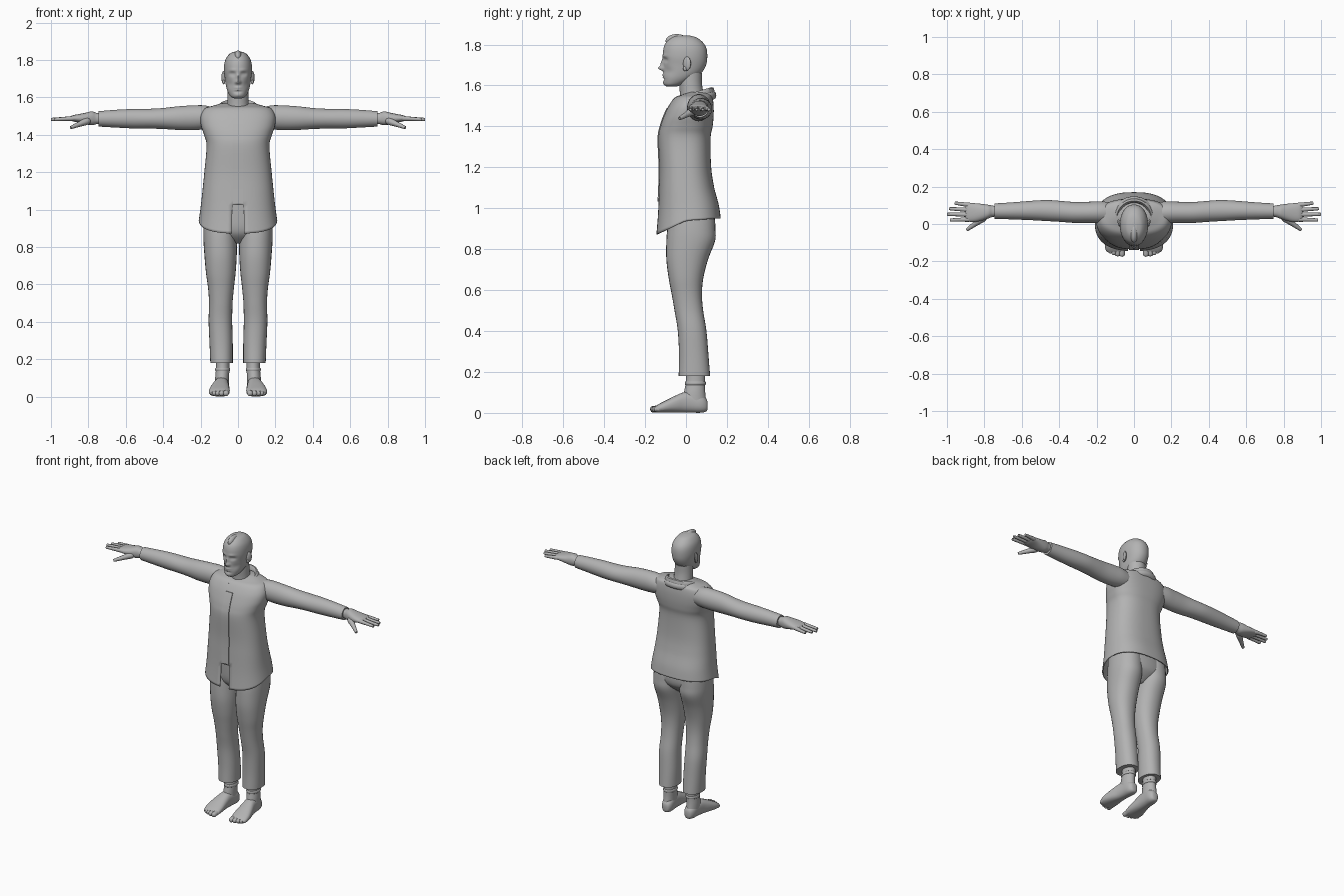
import bpy, bmesh, math
from mathutils import Vector

grey = bpy.data.materials.new("plain_grey")
grey.diffuse_color = (0.45, 0.45, 0.45, 1)


def finish(name, bm, mirror=False, angle=50, thick=0):
    """Turn a bmesh into a smooth, coloured object."""
    bmesh.ops.recalc_face_normals(bm, faces=bm.faces)
    me = bpy.data.meshes.new(name)
    bm.to_mesh(me)
    bm.free()
    me.materials.append(grey)
    ob = bpy.data.objects.new(name, me)
    bpy.context.collection.objects.link(ob)
    bpy.ops.object.select_all(action='DESELECT')
    ob.select_set(True)
    bpy.context.view_layer.objects.active = ob
    bpy.ops.object.shade_smooth_by_angle(angle=math.radians(angle))
    if thick:
        sol = ob.modifiers.new("thickness", 'SOLIDIFY')
        sol.thickness = thick
    if mirror:
        ob.modifiers.new("mirror", 'MIRROR')
    return ob


def smooth_keys(keys, steps):
    """Spline through the key sections."""
    out = []
    for i in range(len(keys) - 1):
        k = [keys[max(0, min(len(keys) - 1, i + j))] for j in (-1, 0, 1, 2)]
        for s in range(steps):
            t = s / steps
            out.append([0.5 * (2 * b + (c - a) * t + (2 * a - 5 * b + 4 * c - d) * t * t
                               + (3 * b - a - 3 * c + d) * t ** 3) for a, b, c, d in zip(*k)])
    return out + [list(keys[-1])]


def skin(rings, caps=(True, True)):
    bm = bmesh.new()
    rows = [[bm.verts.new(p) for p in r] for r in rings]
    n = len(rows[0])
    for a, b in zip(rows, rows[1:]):
        for i in range(n):
            bm.faces.new((a[i], a[(i + 1) % n], b[(i + 1) % n], b[i]))
    for row, cap in ((rows[0], caps[0]), (rows[-1], caps[1])):
        if cap:
            bm.faces.new(row)
    return bm


def loft(keys, axis='Z', n=28, steps=4, power=2.0, caps=(True, True)):
    """Sections are (position, centre a, centre b, radius a, radius b)."""
    rings = []
    for t, ca, cb, ra, rb in smooth_keys(keys, steps):
        ring = []
        for i in range(n):
            w = 2 * math.pi * i / n
            c, s = math.cos(w), math.sin(w)
            a = ca + ra * math.copysign(abs(c) ** (2 / power), c)
            b = cb + rb * math.copysign(abs(s) ** (2 / power), s)
            ring.append({'Z': (a, b, t), 'X': (t, a, b), 'Y': (a, t, b)}[axis])
        rings.append(ring)
    return skin(rings, caps)


def body_keys(rows):
    """(z, half width, front y, back y) to loft sections."""
    return [(z, 0, (f + b) / 2, w, (b - f) / 2) for z, w, f, b in rows]


def digit(name, p, q, r0, r1):
    """Round-ended finger, thumb or toe."""
    p, q = Vector(p), Vector(q)
    L = (q - p).length
    bm = loft([(0, 0, 0, r0 * .6, r0 * .6), (L * .12, 0, 0, r0, r0), (L * .5, 0, 0, (r0 + r1) / 2, (r0 + r1) / 2),
               (L - r1 * .7, 0, 0, r1, r1), (L - r1 * .2, 0, 0, r1 * .65, r1 * .65), (L, 0, 0, r1 * .1, r1 * .1)],
              n=12, steps=3)
    rot = (q - p).to_track_quat('Z', 'Y')
    for v in bm.verts:
        v.co = rot @ v.co + p
    finish(name, bm, True)


def ellipsoid(name, centre, size, mirror=False):
    bm = bmesh.new()
    bmesh.ops.create_uvsphere(bm, u_segments=20, v_segments=12, radius=1)
    for v in bm.verts:
        v.co = Vector(centre) + Vector(a * b for a, b in zip(v.co, size))
    return finish(name, bm, mirror)


# Head, with facial features pushed in and out of the front
head = loft(body_keys([
    (1.595, .022, -.095, -.045), (1.605, .040, -.106, -.015), (1.63, .055, -.110, .035), (1.66, .064, -.110, .075),
    (1.70, .070, -.110, .098), (1.74, .075, -.113, .104), (1.78, .073, -.110, .100), (1.81, .063, -.098, .083),
    (1.835, .042, -.070, .050), (1.845, .015, -.04, .01)]), n=72, steps=6, power=2.15)
features = [  # x, z, spread x, spread z, push
    (0, 1.684, .011, .011, .026), (0, 1.708, .008, .018, .013), (.012, 1.680, .006, .007, .007),
    (.030, 1.725, .015, .010, -.013), (.030, 1.724, .008, .005, .006), (.028, 1.745, .020, .007, .005),
    (0, 1.652, .018, .005, .007), (0, 1.641, .016, .004, .006), (0, 1.646, .020, .002, -.004),
    (0, 1.630, .020, .005, -.005), (0, 1.612, .018, .009, .004), (.045, 1.670, .016, .018, -.006)]
for v in head.verts:
    if v.co.y < -.02:
        x, z = abs(v.co.x), v.co.z
        v.co.y -= sum(p * math.exp(-((x - fx) / sx) ** 2 - ((z - fz) / sz) ** 2) for fx, fz, sx, sz, p in features)
finish("head", head, angle=70)
ellipsoid("hair_crest", (0, -.045, 1.818), (.022, .055, .033))
ear = ellipsoid("ear", (.077, .005, 1.707), (.010, .019, .034), True)
for v in ear.data.vertices:
    v.co.x += (v.co.y - .005) * .35
ellipsoid("ear_lobe", (.076, -.004, 1.682), (.007, .010, .012), True)
finish("neck", loft([(1.50, 0, .035, .066, .065), (1.56, 0, .028, .058, .058), (1.61, 0, .022, .056, .056),
                     (1.66, 0, .02, .055, .058)]))

# Jacket: open shell with a sloping hem and a front vent
jacket_rows = [(.92, .21, -.145, .17), (1.0, .2, -.137, .16), (1.1, .19, -.132, .138), (1.2, .18, -.13, .123),
               (1.34, .168, -.135, .12), (1.4, .182, -.125, .13), (1.45, .198, -.108, .135), (1.5, .2, -.085, .135),
               (1.54, .178, -.055, .13), (1.555, .135, -.02, .122), (1.568, .085, .02, .10)]
jacket = loft(body_keys(jacket_rows), n=64, steps=5, power=2.5, caps=(False, True))
vent = [f for f in jacket.faces if abs(f.calc_center_median().x) < .03 and f.calc_center_median().y < 0
        and f.calc_center_median().z < 1.04]
bmesh.ops.delete(jacket, geom=vent, context='FACES')
for v in jacket.verts:
    drop = max(0, (1.1 - v.co.z) / .18)
    s = v.co.y / .15
    v.co.z += drop * (.02 + (.07 if s < 0 else .01) * s)
finish("jacket", jacket, thick=.006)

# Placket down the front of the jacket
strip = []
for z, ca, cy, w, d in smooth_keys(body_keys(jacket_rows[1:9]), 5):
    if 1.03 < z < 1.5:
        f = cy - d
        strip.append([(-.028, f + .012, z), (-.026, f - .004, z), (.026, f - .004, z), (.028, f + .012, z)])
finish("placket", skin(strip), angle=30)

# Stand-up collar, tilted forward and open at the throat
profile = [(.108, -.055), (.108, -.022), (.102, -.004), (.092, .002), (.082, -.008), (.080, -.06)]
collar = []
for i in range(41):
    a = math.radians(-90 + 14 + 332 * i / 40)
    collar.append([(r * math.cos(a), .032 + r * math.sin(a), 1.562 + z + .3 * r * math.sin(a)) for r, z in profile])
finish("collar", skin(collar))
# Folded band around the foot of the collar
band = []
for i in range(41):
    a = math.radians(-90 + 24 + 312 * i / 40)
    band.append([((.106 + .012 * math.cos(b)) * math.cos(a), .032 + (.104 + .012 * math.cos(b)) * math.sin(a),
                  1.524 + .02 * math.sin(b) + .028 * math.sin(a)) for b in [k * math.pi / 4 for k in range(8)]])
finish("collar_fold", skin(band))

# Sleeves
finish("sleeve", loft([
    (.12, .06, 1.49, .055, .055), (.18, .063, 1.493, .058, .064), (.24, .062, 1.491, .057, .066),
    (.32, .062, 1.489, .056, .063), (.40, .068, 1.487, .056, .056), (.47, .072, 1.486, .056, .053),
    (.56, .072, 1.486, .051, .052), (.66, .070, 1.486, .045, .047), (.745, .069, 1.485, .041, .041)],
    axis='X'), True)

# Hands
finish("hand", loft([
    (.72, .068, 1.487, .028, .028), (.755, .068, 1.487, .030, .030), (.78, .066, 1.488, .037, .037),
    (.81, .063, 1.487, .044, .032), (.85, .061, 1.488, .050, .023), (.885, .062, 1.488, .049, .016),
    (.90, .062, 1.487, .040, .009)], axis='X', power=2.3), True)
for finger, y0, y1, tip in (("little_finger", .100, .112, .960), ("ring_finger", .075, .082, .988),
                            ("middle_finger", .050, .052, 1.0), ("index_finger", .025, .021, .985)):
    digit(finger, (.868, y0, 1.488), (tip, y1, 1.482), .0125, .0085)
digit("thumb", (.795, .040, 1.478), (.895, -.032, 1.438), .020, .009)

# Trousers: hips and two legs
finish("trouser_hips", loft([
    (.82, 0, .02, .03, .05), (.86, 0, .022, .12, .095), (.90, 0, .025, .175, .115), (.97, 0, .022, .178, .118),
    (1.08, 0, .01, .16, .11)], power=2.3))
finish("trouser_leg", loft([
    (.97, .094, .025, .086, .115), (.90, .095, .026, .090, .118), (.84, .095, .023, .090, .119),
    (.75, .093, .006, .086, .102), (.66, .092, 0, .079, .085), (.58, .091, .004, .069, .074),
    (.50, .092, .014, .063, .070), (.40, .094, .030, .063, .070), (.28, .090, .038, .062, .072),
    (.18, .088, .041, .060, .077)], steps=5, power=2.2), True)

# Feet: ankle, cuff line, foot and toes
finish("ankle", loft([(.21, .083, .048, .036, .046), (.15, .082, .046, .036, .047), (.10, .085, .042, .037, .052),
                      (.05, .086, .040, .036, .060)]), True)
finish("ankle_cuff", loft([(.136, .082, .045, .037, .048), (.140, .082, .046, .040, .051),
                           (.150, .082, .046, .040, .051), (.154, .082, .046, .037, .048)], steps=2), True)
finish("foot", loft([
    (.106, .082, .036, .008, .012), (.100, .082, .038, .024, .030), (.075, .083, .046, .036, .045),
    (.03, .086, .052, .038, .051), (-.01, .090, .051, .041, .050), (-.05, .095, .043, .048, .042),
    (-.095, .099, .032, .055, .031), (-.13, .100, .023, .054, .022), (-.15, .098, .017, .046, .014)],
    axis='Y', power=2.4), True)
for i, (x, tip) in enumerate(((.064, -.175), (.088, -.173), (.108, -.166), (.126, -.157), (.141, -.145))):
    digit("toe_%d" % (i + 1), (x, -.10, .025), (x, tip, .016), .017 - .001 * i, .015 - .001 * i)
